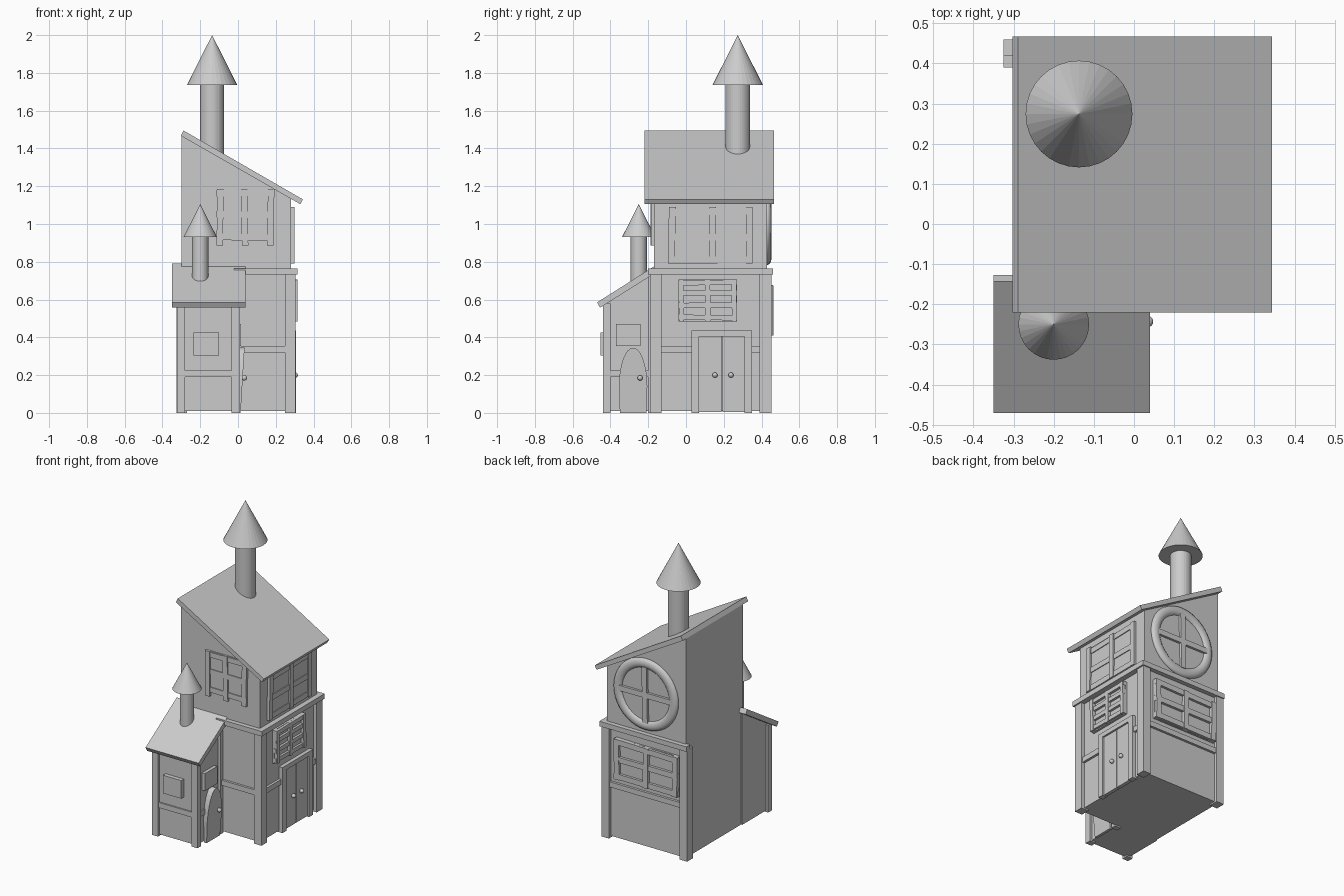
import bpy, bmesh, math, random
from mathutils import Matrix, Vector

if "Cube" in bpy.data.objects:
    bpy.data.objects.remove(bpy.data.objects["Cube"])

random.seed(4)
grey = bpy.data.materials.new("plain grey")
grey.diffuse_color = (0.6, 0.6, 0.6, 1)
grey.use_nodes = True
grey.node_tree.nodes["Principled BSDF"].inputs["Base Color"].default_value = grey.diffuse_color

# face letter -> (along, outward distance, height) to world position
MAP = {
    "front": lambda u, d, v: (u, -d, v),
    "right": lambda u, d, v: (d, u, v),
    "back": lambda u, d, v: (u, d, v),
}


def finish(name, bm):
    bmesh.ops.recalc_face_normals(bm, faces=bm.faces)
    me = bpy.data.meshes.new(name)
    bm.to_mesh(me)
    bm.free()
    me.materials.append(grey)
    ob = bpy.data.objects.new(name, me)
    bpy.context.collection.objects.link(ob)
    return ob


def add_prism(bm, face, pts, d0, d1):
    """Outline in (along, height) extruded between two distances."""
    f = MAP[face]
    a = [bm.verts.new(f(u, d0, v)) for u, v in pts]
    b = [bm.verts.new(f(u, d1, v)) for u, v in pts]
    bm.faces.new(a)
    bm.faces.new(b[::-1])
    for i in range(len(pts)):
        j = (i + 1) % len(pts)
        bm.faces.new((a[i], a[j], b[j], b[i]))


def prism(name, face, pts, d0, d1):
    bm = bmesh.new()
    add_prism(bm, face, pts, d0, d1)
    return finish(name, bm)


def boards(name, face, rects, d0, d1, wobble=0.0):
    """Several boards (u0, u1, v0, v1) on one wall, each slightly crooked."""
    bm = bmesh.new()
    for u0, u1, v0, v1 in rects:
        cu, cv = (u0 + u1) / 2, (v0 + v1) / 2
        t = math.radians(random.uniform(-wobble, wobble))
        c, s = math.cos(t), math.sin(t)
        pts = [(cu + (u - cu) * c - (v - cv) * s, cv + (u - cu) * s + (v - cv) * c)
               for u, v in ((u0, v0), (u1, v0), (u1, v1), (u0, v1))]
        add_prism(bm, face, pts, d0, d1 + random.uniform(-0.1, 0.1) * wobble * 0.02)
    return finish(name, bm)


def box(name, x0, x1, y0, y1, z0, z1):
    return boards(name, "back", [(x0, x1, z0, z1)], y0, y1)


def window(name, face, u, v, wall, out, cols, rows, w=0.03, over=0.0):
    """Back plate with crooked vertical and horizontal boards."""
    boards(name + "_plate", face, [(*u, *v)], wall - 0.01, wall + (out - wall) * 0.4)
    boards(name + "_uprights", face,
           [(c - w / 2, c + w / 2, v[0] - over, v[1]) for c in cols], wall - 0.01, out, 1.2)
    boards(name + "_crossbars", face,
           [(u[0], u[1], r - w / 2, r + w / 2) for r in rows], wall - 0.01, out - 0.004, 1.2)


def cone(name, x, y, z0, z1, r0, r1):
    bm = bmesh.new()
    bmesh.ops.create_cone(bm, cap_ends=True, segments=32, radius1=r0, radius2=r1, depth=z1 - z0,
                          matrix=Matrix.Translation((x, y, (z0 + z1) / 2)))
    return finish(name, bm)


def knob(name, x, y, z):
    bm = bmesh.new()
    bmesh.ops.create_uvsphere(bm, u_segments=16, v_segments=10, radius=0.014,
                              matrix=Matrix.Translation((x, y, z)))
    ob = finish(name, bm)
    ob.data.shade_smooth()


# main house body and its sloping roof
prism("main_body", "front", [(-0.30, 0.01), (0.28, 0.01), (0.28, 1.14), (-0.30, 1.468)], -0.43, 0.17)
prism("main_roof", "front", [(-0.303, 1.467), (0.33, 1.105), (0.344, 1.13), (-0.289, 1.495)], -0.467, 0.22)

# corner posts, trim band and middle rails of the lower floor
box("post_front_right", 0.25, 0.305, -0.19, -0.13, 0, 0.74)
box("post_back_right", 0.25, 0.305, 0.39, 0.453, 0, 0.74)
box("post_back_left", -0.325, -0.27, 0.39, 0.453, 0, 0.74)
box("trim_front", -0.02, 0.315, -0.20, -0.16, 0.732, 0.765)
box("trim_right", 0.27, 0.315, -0.20, 0.46, 0.732, 0.765)
box("trim_back", -0.325, 0.315, 0.42, 0.46, 0.732, 0.765)
boards("rail_front", "front", [(0.0, 0.25, 0.32, 0.355)], 0.16, 0.185)
boards("rail_right", "right", [(-0.13, 0.03, 0.32, 0.355), (0.35, 0.39, 0.32, 0.355)], 0.27, 0.296)
boards("rail_back", "back", [(-0.27, 0.25, 0.34, 0.375)], 0.42, 0.446)

# double door on the right side
boards("door_frame", "right", [(0.03, 0.07, 0, 0.435), (0.31, 0.35, 0, 0.435),
                               (0.07, 0.31, 0.405, 0.435)], 0.27, 0.306)
boards("door_leaves", "right", [(0.07, 0.188, 0.005, 0.405), (0.192, 0.31, 0.005, 0.405)], 0.27, 0.294)
for y in (0.153, 0.238):
    knob("door_knob", 0.303, y, 0.20)

# boarded windows
window("lower_right_window", "right", (-0.04, 0.27), (0.485, 0.705), 0.28, 0.313,
       (-0.025, 0.115, 0.255), (0.69, 0.635, 0.57, 0.505), 0.027)
window("upper_right_window", "right", (-0.09, 0.35), (0.79, 1.09), 0.28, 0.298,
       (-0.075, 0.14, 0.335), (1.065, 0.93, 0.81), 0.036)
window("upper_front_window", "front", (-0.115, 0.19), (0.915, 1.185), 0.17, 0.187,
       (-0.095, 0.035, 0.173), (1.165, 1.05, 0.93), 0.034, 0.028)
window("lower_back_window", "back", (-0.26, 0.21), (0.41, 0.675), 0.43, 0.462,
       (-0.24, -0.025, 0.19), (0.655, 0.545, 0.43), 0.036)

# round window on the back
C = Vector((-0.01, 0.43, 1.02))
bpy.ops.mesh.primitive_torus_add(major_segments=40, minor_segments=12, major_radius=0.205,
                                 minor_radius=0.032, location=C, rotation=(math.pi / 2, 0, 0))
ring = bpy.context.object
ring.name = "round_window_ring"
ring.scale.z = 0.7
ring.data.materials.append(grey)
ring.data.shade_smooth()
prism("round_window_glass", "back",
      [(C.x + 0.2 * math.cos(i * math.pi / 20), C.z + 0.2 * math.sin(i * math.pi / 20))
       for i in range(40)], 0.42, 0.435)
boards("round_window_cross", "back", [(C.x - 0.018, C.x + 0.018, C.z - 0.185, C.z + 0.185),
                                      (C.x - 0.19, C.x + 0.19, C.z - 0.018, C.z + 0.018)],
       0.425, 0.455, 3)

# small front annex with lean-to roof
prism("annex_body", "right", [(-0.425, 0.01), (-0.15, 0.01), (-0.15, 0.755), (-0.425, 0.585)], -0.308, -0.006)
prism("annex_roof", "right", [(-0.455, 0.557), (-0.127, 0.763), (-0.143, 0.792), (-0.471, 0.585)], -0.35, 0.04)
box("annex_post_left", -0.323, -0.28, -0.44, -0.40, 0, 0.58)
box("annex_post_right", -0.035, 0.01, -0.44, -0.40, 0, 0.58)
box("annex_post_rear", -0.035, 0.01, -0.20, -0.165, 0, 0.73)
boards("annex_rail_front", "front", [(-0.28, -0.035, 0.19, 0.225)], 0.41, 0.434)
boards("annex_rail_right", "right", [(-0.40, -0.20, 0.19, 0.225)], -0.02, 0.003)
boards("annex_window_front", "front", [(-0.235, -0.10, 0.305, 0.425)], 0.41, 0.453)
boards("annex_window_right", "right", [(-0.37, -0.24, 0.355, 0.47)], -0.02, 0.016)

# rounded annex door, leaning outwards at the top
outline = [(-0.35, 0), (-0.209, 0)]
outline += [(-0.28 + 0.075 * math.cos(t), 0.14 + 0.205 * math.sin(t))
            for t in (math.pi * i / 16 for i in range(17))]
door = prism("annex_door", "right", outline, -0.004, 0.014)
for v in door.data.vertices:
    v.co.x += 0.06 * v.co.z if v.co.x > 0 else 0.0
knob("annex_door_knob", 0.034, -0.243, 0.185)

# chimneys with pointed caps
cone("main_chimney", -0.137, 0.274, 1.30, 1.74, 0.064, 0.064)
cone("main_chimney_cap", -0.137, 0.274, 1.737, 2.0, 0.133, 0)
cone("annex_chimney", -0.20, -0.25, 0.64, 0.935, 0.043, 0.043)
cone("annex_chimney_cap", -0.20, -0.25, 0.932, 1.105, 0.088, 0)
